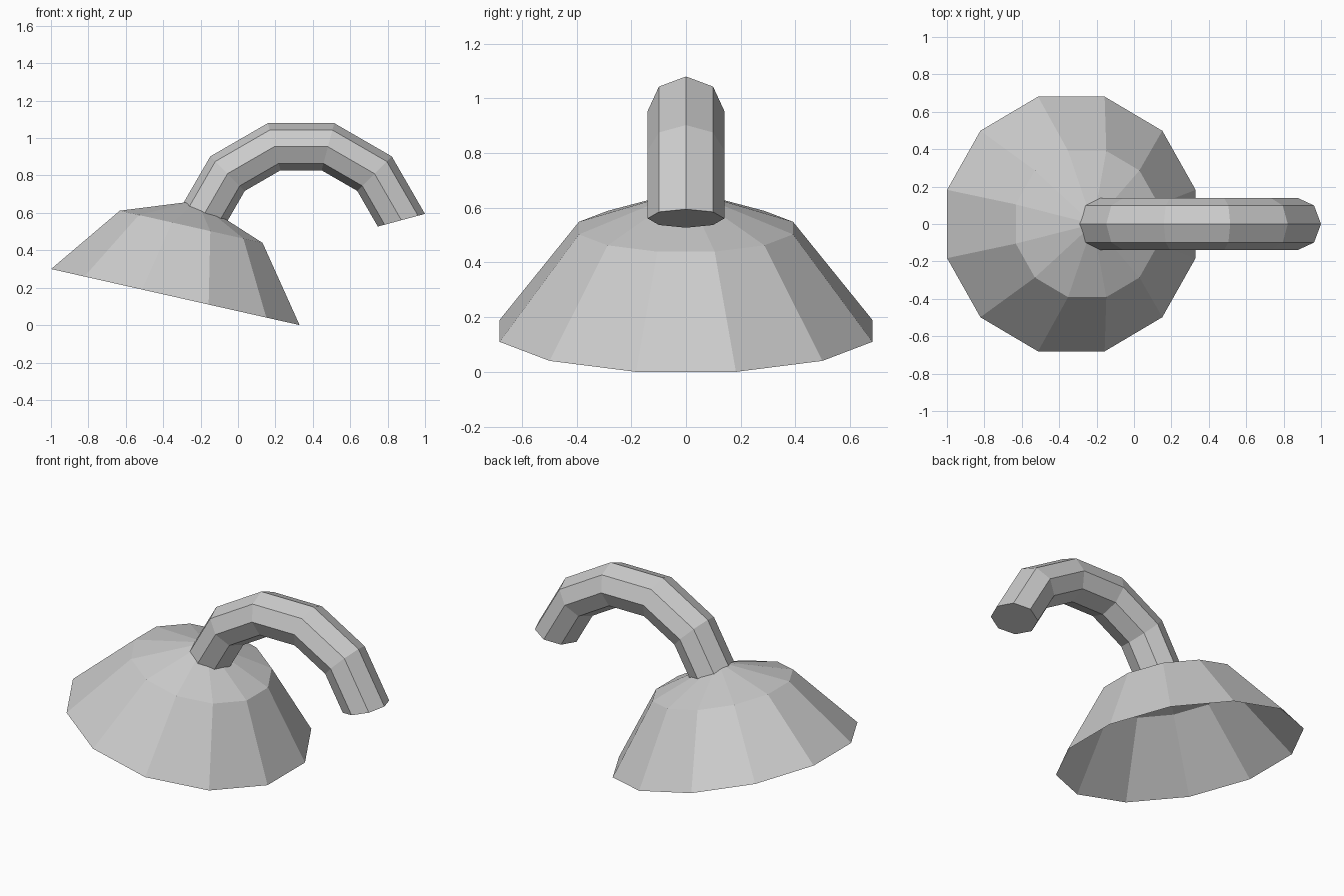
import bpy, bmesh
from math import cos, sin, pi, radians, atan2
from mathutils import Vector, Matrix

cube = bpy.data.objects.get("Cube")
if cube:
    bpy.data.objects.remove(cube, do_unlink=True)

grey = bpy.data.materials.new("light grey")
grey.use_nodes = True
colour = (0.6, 0.6, 0.6, 1)
grey.diffuse_color = colour
grey.node_tree.nodes["Principled BSDF"].inputs["Base Color"].default_value = colour


def bridge(bm, a, b):
    """Join two closed rings of vertices with quads."""
    n = len(a)
    for i in range(n):
        j = (i + 1) % n
        bm.faces.new((a[i], a[j], b[j], b[i]))


def finish(bm, name):
    bmesh.ops.recalc_face_normals(bm, faces=bm.faces)
    mesh = bpy.data.meshes.new(name)
    bm.to_mesh(mesh)
    bm.free()
    mesh.materials.append(grey)
    obj = bpy.data.objects.new(name, mesh)
    bpy.context.collection.objects.link(obj)
    return obj


# Shade: open, twelve-sided, two slopes meeting at a point, tilted
SIDES = 12


def shade_ring(bm, radius, z):
    angles = [2 * pi * (i + 0.5) / SIDES for i in range(SIDES)]
    return [bm.verts.new((radius * cos(a), radius * sin(a), z)) for a in angles]


bm = bmesh.new()
rim = shade_ring(bm, 0.705, 0)
shoulder = shade_ring(bm, 0.405, 0.385)
apex = bm.verts.new((0, 0, 0.527))
bridge(bm, rim, shoulder)
for i in range(SIDES):
    bm.faces.new((shoulder[i], shoulder[(i + 1) % SIDES], apex))
tilt = Matrix.Rotation(atan2(0.3, 1.33), 4, 'Y')
bm.transform(Matrix.Translation((-0.335, 0, 0.15)) @ tilt)
finish(bm, "shade")

# Arm: eight-sided tube bent in an arch, capped at both ends
centre = Vector((0.337, 0, 0.417))
bm = bmesh.new()
rings = []
for step in range(6):
    bend = radians(15 + 30 * step)
    out = Vector((cos(bend), 0, sin(bend)))
    ring = []
    for k in range(8):
        a = k * pi / 4
        p = centre + out * (0.5555 + 0.1305 * cos(a)) + Vector((0, 0.14 * sin(a), 0))
        ring.append(bm.verts.new(p))
    rings.append(ring)
for a, b in zip(rings, rings[1:]):
    bridge(bm, a, b)
bm.faces.new(rings[0])
bm.faces.new(rings[-1])
finish(bm, "arched_arm")
